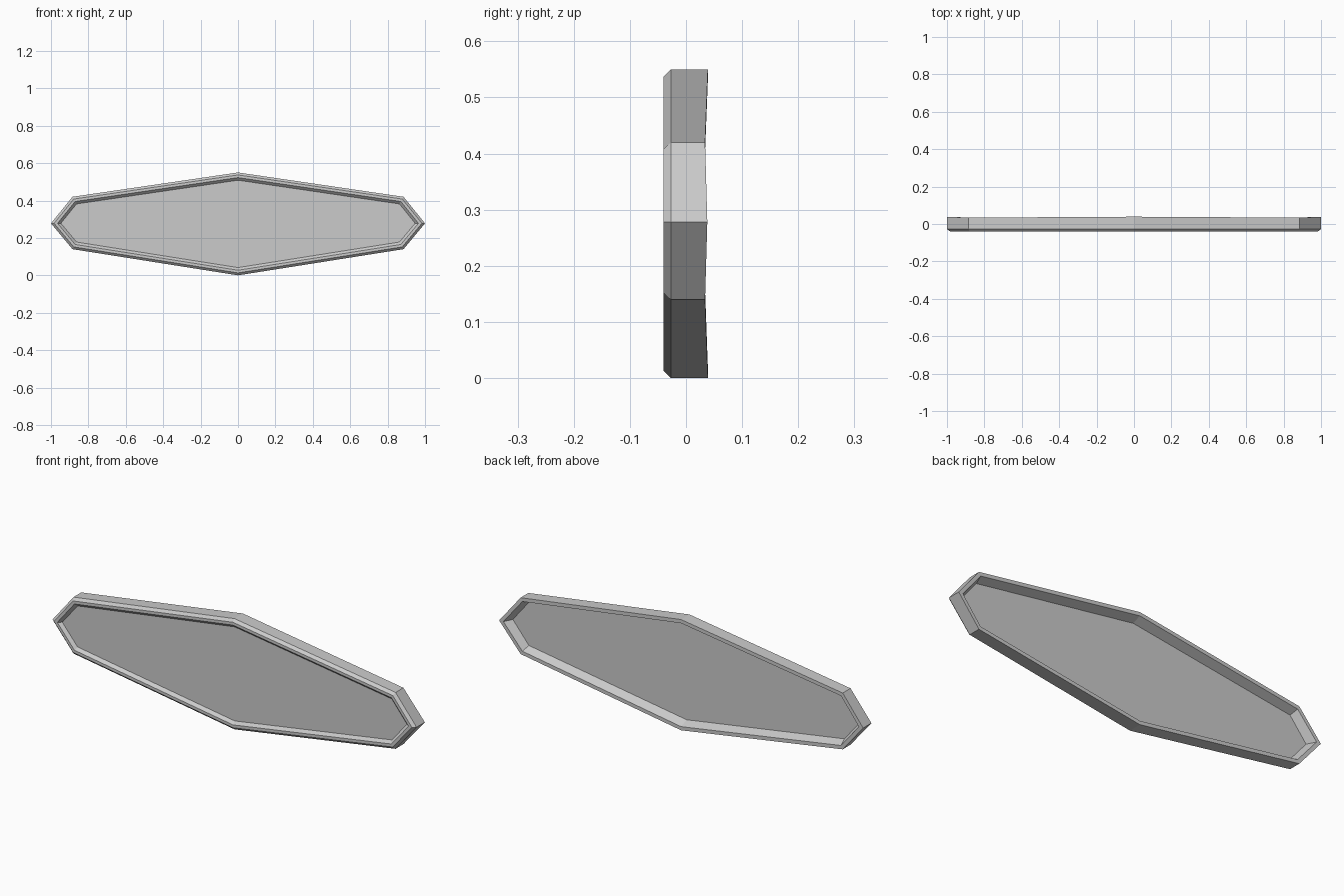
import bpy, bmesh
from mathutils import Vector

if "Cube" in bpy.data.objects:
    bpy.data.objects.remove(bpy.data.objects["Cube"])

# Elongated octagon outline (x, z) around its centre
CZ = 0.275
OUT = [Vector(p) for p in [(0, -.275), (.885, -.135), (1, .003), (.885, .145),
                           (0, .275), (-.885, .145), (-1, .003), (-.885, -.135)]]
BACK = [.039, .034, .038, .034, .039, .034, .038, .034]


def inset(d):
    """Mitred inward offset of the outline."""
    res = []
    n = len(OUT)
    for i, p in enumerate(OUT):
        a = (p - OUT[i - 1]).normalized()
        b = (OUT[(i + 1) % n] - p).normalized()
        na, nb = Vector((-a.y, a.x)), Vector((-b.y, b.x))
        res.append(p + (na + nb) * d / (1 + na.dot(nb)))
    return res


def build(name, loops, cap_ends=False, closed=False):
    """Skin a list of (inset, y or list of y) loops."""
    bm = bmesh.new()
    rings = []
    for d, y in loops:
        ys = y if isinstance(y, list) else [y] * 8
        rings.append([bm.verts.new((p.x, yy, p.y + CZ)) for p, yy in zip(inset(d), ys)])
    pairs = list(zip(rings, rings[1:]))
    if closed:
        pairs.append((rings[-1], rings[0]))
    for r, s in pairs:
        for i in range(8):
            j = (i + 1) % 8
            bm.faces.new((r[i], r[j], s[j], s[i]))
    if cap_ends:
        bm.faces.new(rings[0])
        bm.faces.new(rings[-1])
    bmesh.ops.recalc_face_normals(bm, faces=bm.faces)
    me = bpy.data.meshes.new(name)
    bm.to_mesh(me)
    bm.free()
    ob = bpy.data.objects.new(name, me)
    bpy.context.collection.objects.link(ob)
    return ob


# Chamfered rim and recessed panel, skinned as one solid from front to back
build("framed_panel", [
    (.041, -.026),   # front panel edge
    (.027, -.04),    # inner bevel
    (.013, -.04),    # flat front lip
    (0, -.027),      # outer chamfer
    (0, BACK),       # outer side wall
    (.018, BACK),    # back lip
    (.035, -.005),   # back panel edge
], cap_ends=True)
